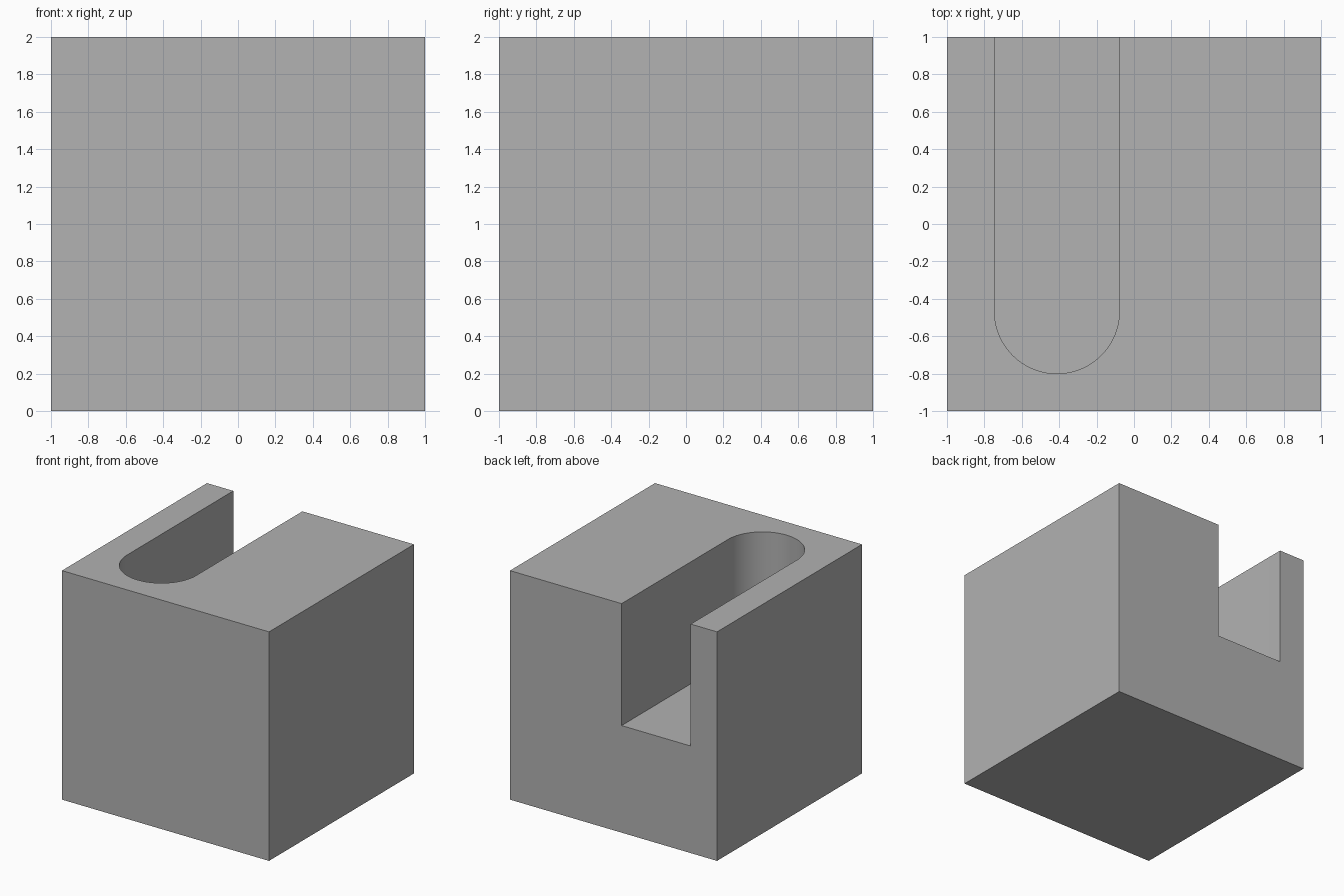
import bpy, bmesh, math

cube = bpy.data.objects.get("Cube")
if cube:
    bpy.data.objects.remove(cube, do_unlink=True)

SLOT_X, SLOT_R = -0.412, 0.334   # slot centre line and half width
SLOT_END = -0.80                 # front end of the rounded slot
FLOOR_Z = 0.935
ARC_STEPS = 48

grey = bpy.data.materials.new("plain grey")
grey.use_nodes = True
colour = (0.445, 0.445, 0.445, 1)
grey.diffuse_color = colour
grey.node_tree.nodes["Principled BSDF"].inputs["Base Color"].default_value = colour


def prism(name, outline, z0, z1):
    """Closed solid made by raising a flat outline from z0 to z1."""
    bm = bmesh.new()
    face = bm.faces.new([bm.verts.new((x, y, z0)) for x, y in outline])
    raised = bmesh.ops.extrude_face_region(bm, geom=[face])["geom"]
    verts = [v for v in raised if isinstance(v, bmesh.types.BMVert)]
    bmesh.ops.translate(bm, verts=verts, vec=(0, 0, z1 - z0))
    bmesh.ops.recalc_face_normals(bm, faces=bm.faces)
    mesh = bpy.data.meshes.new(name)
    bm.to_mesh(mesh)
    bm.free()
    mesh.materials.append(grey)
    obj = bpy.data.objects.new(name, mesh)
    bpy.context.collection.objects.link(obj)
    return obj


# Square block
block = prism("slotted_block", [(-1, -1), (1, -1), (1, 1), (-1, 1)], 0, 2)

# Slot cutter: rounded at the front, open at the back and top
arc_y = SLOT_END + SLOT_R
angles = [math.pi * (1 + i / ARC_STEPS) for i in range(ARC_STEPS + 1)]
outline = [(SLOT_X + SLOT_R * math.cos(a), arc_y + SLOT_R * math.sin(a)) for a in angles]
outline += [(SLOT_X + SLOT_R, 1.2), (SLOT_X - SLOT_R, 1.2)]
cutter = prism("slot_cutter", outline, FLOOR_Z, 2.2)
cutter.hide_render = True

# Cut the slot and drop the cutter
cut = block.modifiers.new("slot", 'BOOLEAN')
cut.operation = 'DIFFERENCE'
cut.solver = 'EXACT'
cut.object = cutter
bpy.ops.object.select_all(action='DESELECT')
block.select_set(True)
bpy.context.view_layer.objects.active = block
bpy.ops.object.modifier_apply(modifier=cut.name)
bpy.data.objects.remove(cutter, do_unlink=True)

# Smooth the rounded end, keep the edges sharp
bpy.ops.object.shade_smooth_by_angle(angle=math.radians(30))
